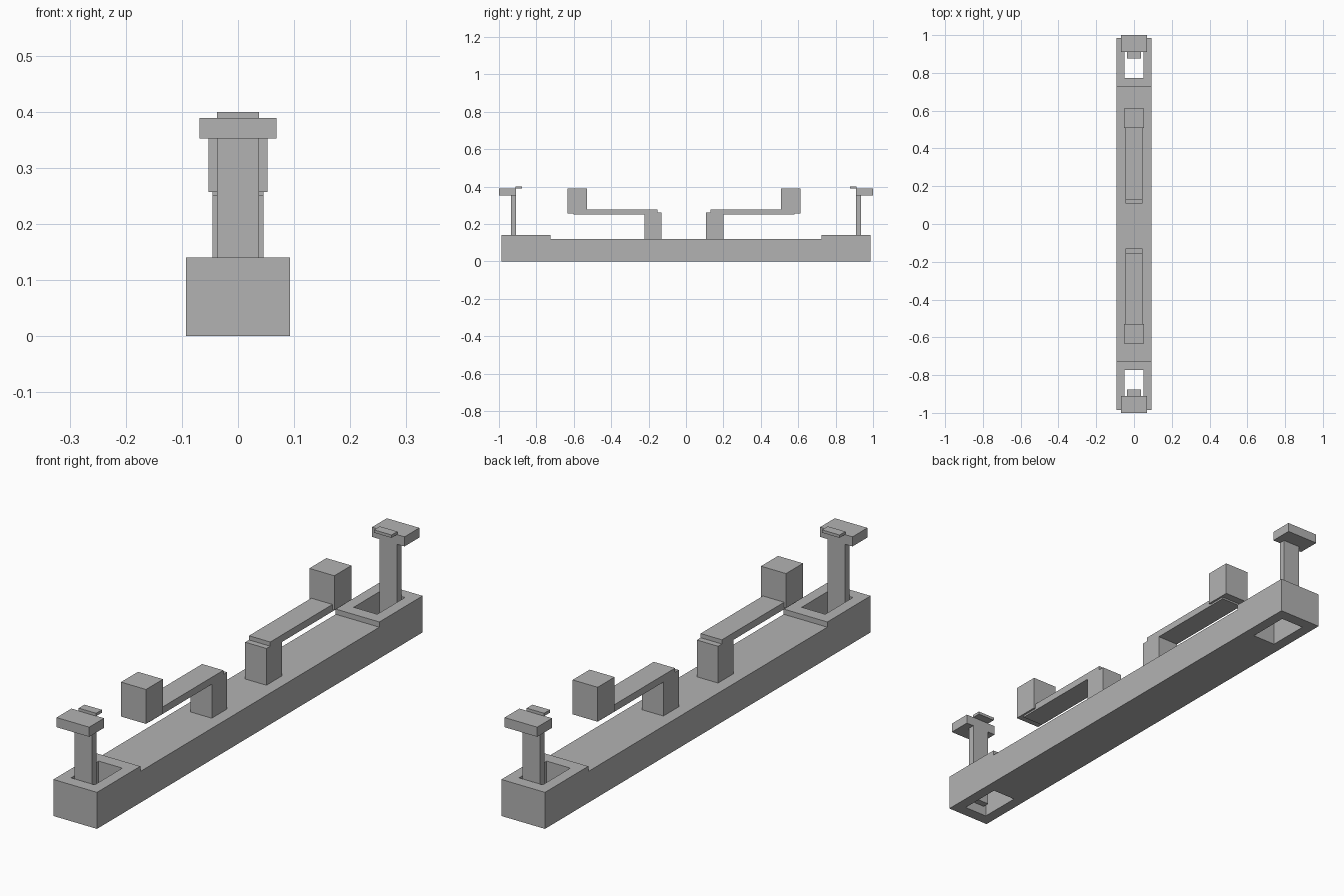
import bpy
import bmesh
from mathutils import Vector

cube = bpy.data.objects.get("Cube")
if cube:
    bpy.data.objects.remove(cube, do_unlink=True)

grey = bpy.data.materials.new("plain_grey")
grey.use_nodes = True
GREY = (0.45, 0.45, 0.45, 1)
grey.diffuse_color = GREY
grey.node_tree.nodes["Principled BSDF"].inputs["Base Color"].default_value = GREY


def add_object(name, bm):
    bmesh.ops.recalc_face_normals(bm, faces=bm.faces)
    mesh = bpy.data.meshes.new(name)
    bm.to_mesh(mesh)
    bm.free()
    mesh.materials.append(grey)
    obj = bpy.data.objects.new(name, mesh)
    bpy.context.scene.collection.objects.link(obj)
    return obj


def box(name, half_width, y0, y1, z0, z1):
    """Box centred on x = 0 between two depths and two heights."""
    bm = bmesh.new()
    bmesh.ops.create_cube(bm, size=1)
    for v in bm.verts:
        v.co = Vector((v.co.x * 2 * half_width,
                       (y0 + y1) / 2 + v.co.y * (y1 - y0),
                       (z0 + z1) / 2 + v.co.z * (z1 - z0)))
    return add_object(name, bm)


# Base: stepped side profile extruded across the width
half = [(0.986, 0), (0.986, 0.14), (0.724, 0.14), (0.724, 0.12)]
profile = half + [(-y, z) for y, z in reversed(half)]
bm = bmesh.new()
face = bm.faces.new([bm.verts.new((-0.0925, y, z)) for y, z in profile])
out = bmesh.ops.extrude_face_region(bm, geom=[face])
for v in out["geom"]:
    if isinstance(v, bmesh.types.BMVert):
        v.co.x = 0.0925
base = add_object("base", bm)

# (end name, direction, shift of the lever along the base)
for end, s, shift in (("front", -1, 0.022), ("rear", 1, 0)):
    # Slot through the raised end
    cutter = box(end + "_slot_cutter", 0.05, *sorted((s * 0.772, s * 0.94)), -0.1, 0.3)
    cutter.hide_render = True
    cutter.hide_viewport = True
    cutter.display_type = 'WIRE'
    cut = base.modifiers.new(end + "_slot", 'BOOLEAN')
    cut.operation = 'DIFFERENCE'
    cut.solver = 'EXACT'
    cut.object = cutter

    def part(name, half_width, near, far, z0, z1, offset=0):
        box(end + "_" + name, half_width,
            *sorted((s * (near + offset), s * (far + offset))), z0, z1)

    # Key: post standing in the slot, cap and small tab
    part("post", 0.037, 0.91, 0.936, 0.035, 0.36)
    part("cap", 0.069, 0.91, 1.0, 0.352, 0.389)
    part("tab", 0.037, 0.877, 0.912, 0.389, 0.4)

    # Lever: support, arm and end weight
    part("support", 0.045, 0.108, 0.201, 0.12, 0.261, shift)
    part("arm", 0.045, 0.131, 0.58, 0.25, 0.277, shift)
    part("weight", 0.053, 0.508, 0.611, 0.257, 0.389, shift)
